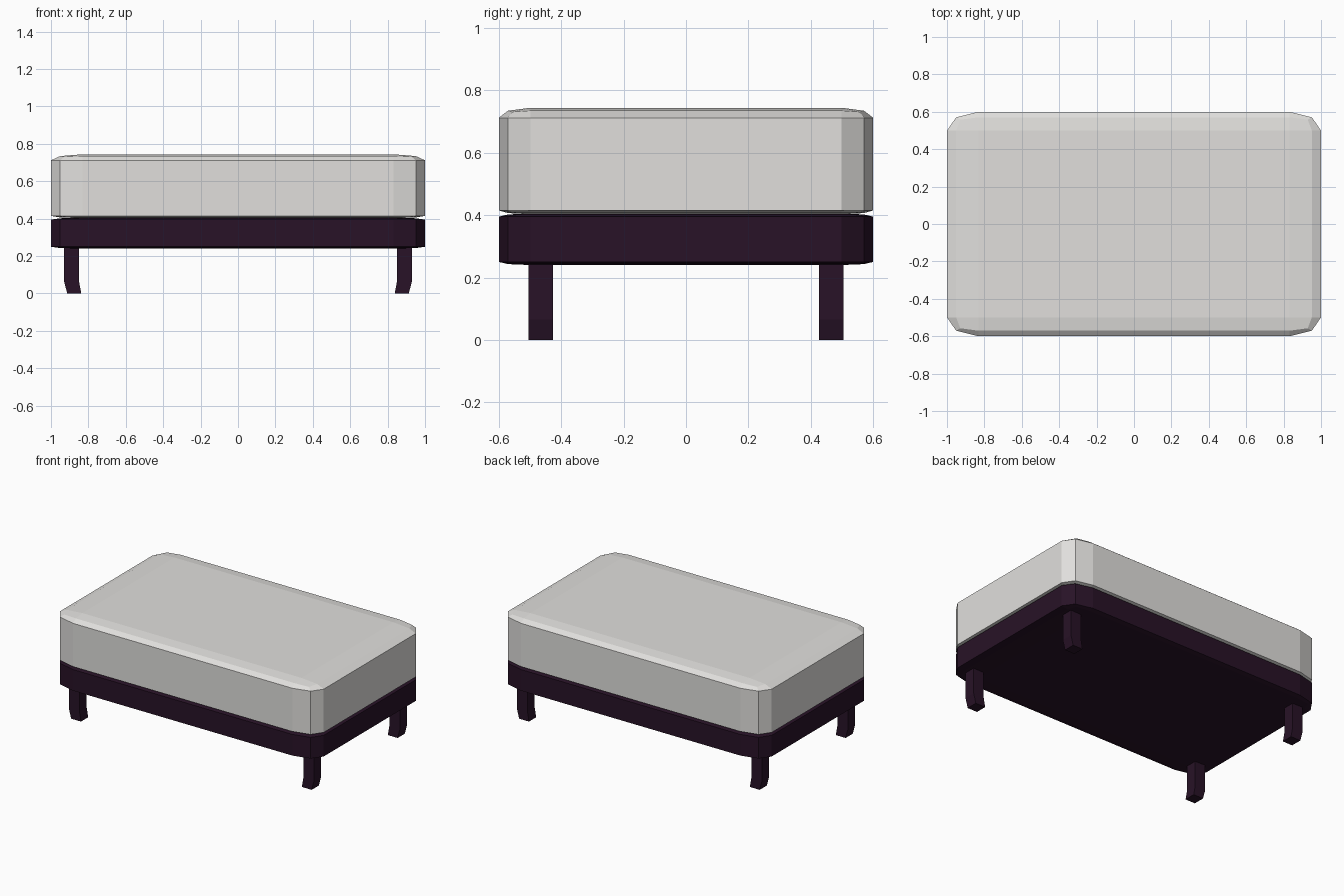
import bpy, bmesh

if "Cube" in bpy.data.objects:
    bpy.data.objects.remove(bpy.data.objects["Cube"])


def material(name, rgb):
    m = bpy.data.materials.new(name)
    m.diffuse_color = (*rgb, 1)
    m.use_nodes = True
    m.node_tree.nodes["Principled BSDF"].inputs["Base Color"].default_value = m.diffuse_color
    return m


fabric = material("light_grey_fabric", (0.75, 0.74, 0.72))
wood = material("dark_plum_wood", (0.021, 0.006, 0.020))


def finish(name, bm, mat):
    bmesh.ops.recalc_face_normals(bm, faces=bm.faces)
    me = bpy.data.meshes.new(name)
    bm.to_mesh(me)
    bm.free()
    me.materials.append(mat)
    ob = bpy.data.objects.new(name, me)
    bpy.context.collection.objects.link(ob)


def rounded_slab(name, bottom, side_low, side_high, top, mat):
    """Two-segment bevelled cube, with its bevels squashed to the given heights."""
    w = 0.168
    bm = bmesh.new()
    bmesh.ops.create_cube(bm, size=2)
    bmesh.ops.bevel(bm, geom=bm.edges[:], offset=w, segments=2,
                    profile=0.5, affect='EDGES')
    for v in bm.verts:
        t = max(0, (abs(v.co.z) - (1 - w)) / w)
        v.co.y *= 0.6
        if v.co.z > 0:
            v.co.z = side_high + t * (top - side_high)
        else:
            v.co.z = side_low + t * (bottom - side_low)
    finish(name, bm, mat)


# Cushion and wooden base
rounded_slab("cushion", 0.403, 0.415, 0.712, 0.744, fabric)
rounded_slab("base", 0.24, 0.25, 0.395, 0.405, wood)

# Four legs, each with a foot bent inward: (outer x, inner x, z)
profile = [(0.93, 0.85, 0.26), (0.93, 0.85, 0.065), (0.913, 0.838, 0)]
for sx, side in ((-1, "left"), (1, "right")):
    for sy, end in ((-1, "front"), (1, "back")):
        bm = bmesh.new()
        rings = [[bm.verts.new((sx * x, sy * y, z)) for x, y in
                  ((xo, 0.505), (xi, 0.505), (xi, 0.427), (xo, 0.427))]
                 for xo, xi, z in profile]
        for a, b in zip(rings, rings[1:]):
            for i in range(4):
                j = (i + 1) % 4
                bm.faces.new((a[i], a[j], b[j], b[i]))
        bm.faces.new(rings[0])
        bm.faces.new(rings[-1])
        finish(f"{end}_{side}_leg", bm, wood)
